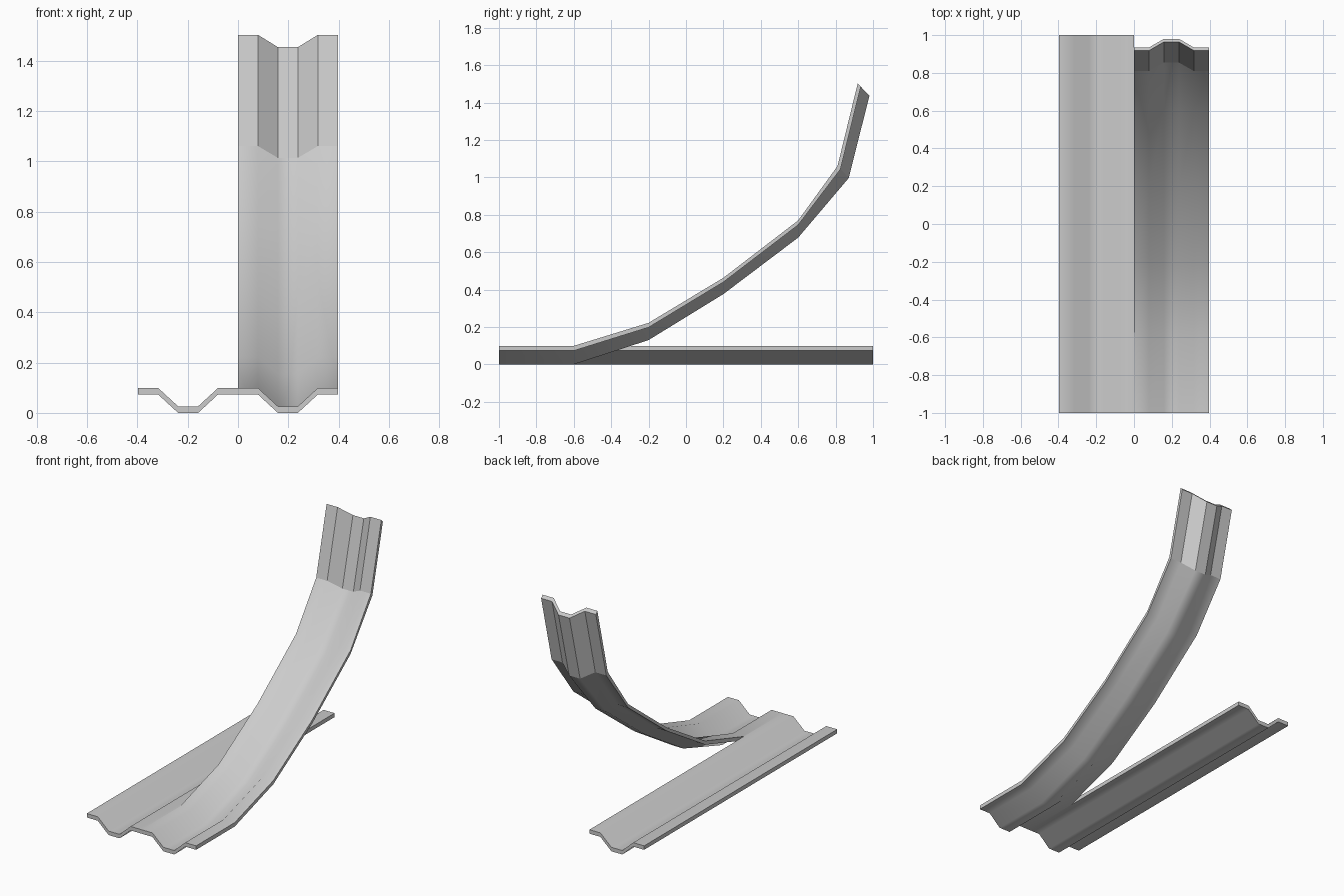
import bpy
from math import radians

if "Cube" in bpy.data.objects:
    bpy.data.objects.remove(bpy.data.objects["Cube"])

# Cross-section of one lane: (x, depth below the rim)
P = 0.0793
TOP = [(0, 0), (P, 0), (2 * P, 0.073), (3 * P, 0.073), (4 * P, 0), (5 * P, 0)]
SECTION = TOP + [(x, d + 0.026) for x, d in reversed(TOP)]


def lane(name, x0, stations, flat_last=False):
    """Sweep the section; station = (rim y, rim z, depth scale in y, depth scale in z)."""
    n = len(SECTION)
    half = n // 2
    verts = [(x0 + x, y + d * sy, z - d * sz)
             for y, z, sy, sz in stations for x, d in SECTION]
    faces, flat = [], []
    last = len(stations) - 2
    for s in range(last + 1):
        a, b = s * n, (s + 1) * n
        for i in range(n):
            j = (i + 1) % n
            faces.append((a + i, b + i, b + j, a + j))
            flat.append(flat_last and s == last)
    # end caps
    for k in range(half - 1):
        q = (k, k + 1, n - 2 - k, n - 1 - k)
        e = (last + 1) * n
        faces.append(q)
        faces.append(tuple(e + v for v in reversed(q)))
        flat += [True, True]
    me = bpy.data.meshes.new(name)
    me.from_pydata(verts, [], faces)
    me.update()
    ob = bpy.data.objects.new(name, me)
    bpy.context.collection.objects.link(ob)
    bpy.ops.object.select_all(action='DESELECT')
    ob.select_set(True)
    bpy.context.view_layer.objects.active = ob
    # consistent outward normals
    bpy.ops.object.mode_set(mode='EDIT')
    bpy.ops.mesh.select_all(action='SELECT')
    bpy.ops.mesh.normals_make_consistent(inside=False)
    bpy.ops.object.mode_set(mode='OBJECT')
    bpy.ops.object.shade_smooth_by_angle(angle=radians(50))
    for poly, f in zip(me.polygons, flat):
        if f:
            poly.use_smooth = False
    return ob


# Straight lane on the ground
lane("straight_lane", -5 * P, [(-1, 0.099, 0, 1), (-0.6, 0.099, 0, 1), (1, 0.099, 0, 1)])

# Lane curving upward, with a faceted end piece
lane("rising_lane", 0, [
    (-1, 0.099, 0, 1), (-0.6, 0.099, 0, 1), (-0.2, 0.222, 0, 0.93),
    (0.2, 0.463, 0, 0.88), (0.6, 0.77, 0, 0.93),
    (0.81, 1.06, 0.61, 0.64), (0.918, 1.502, 0.63, 0.67)], True)
